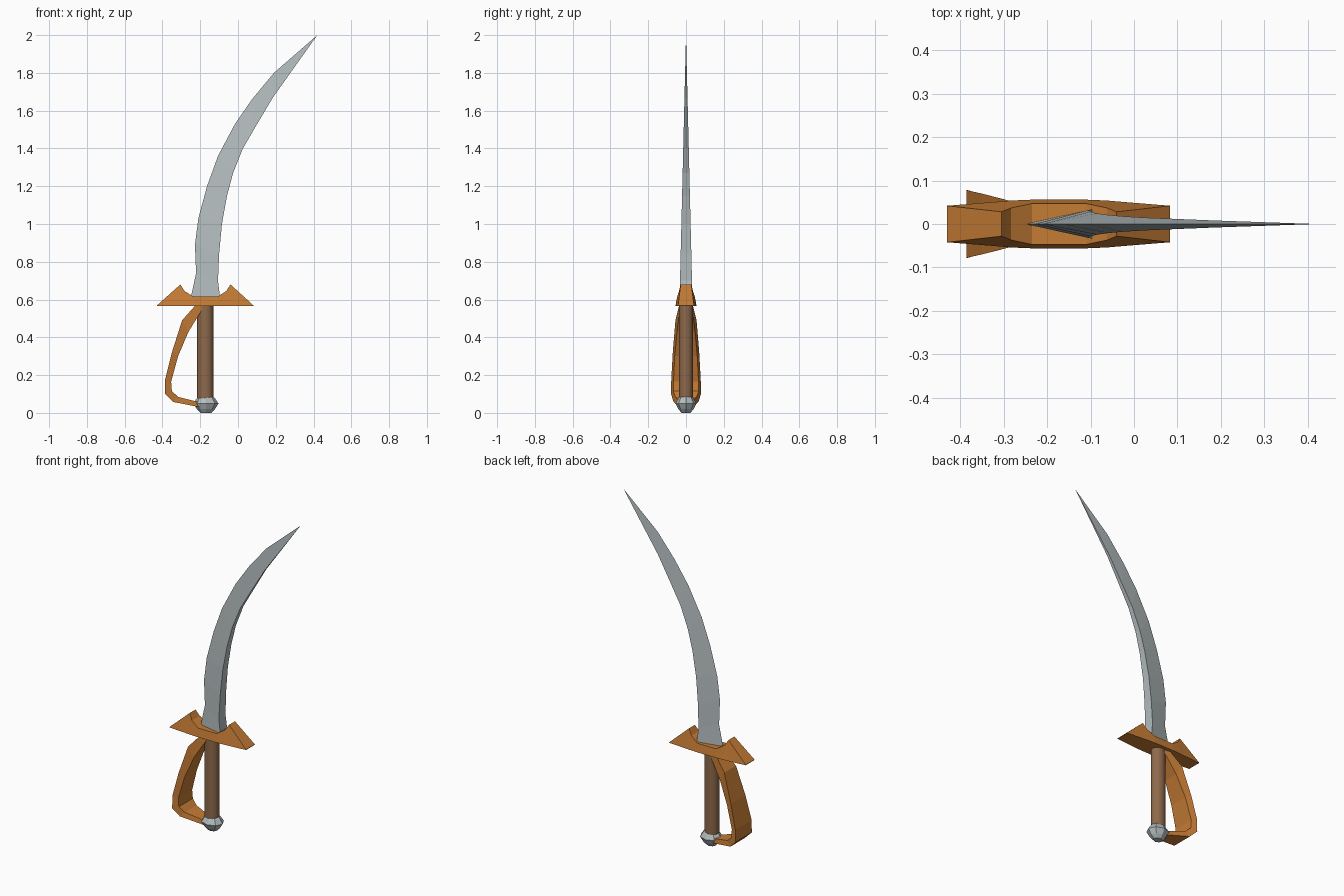
import bpy
import bmesh
import math

cube = bpy.data.objects.get("Cube")
if cube:
    bpy.data.objects.remove(cube, do_unlink=True)


def make_material(name, colour):
    mat = bpy.data.materials.new(name)
    mat.use_nodes = True
    mat.diffuse_color = (*colour, 1)
    mat.node_tree.nodes["Principled BSDF"].inputs["Base Color"].default_value = (*colour, 1)
    return mat


steel = make_material("steel", (0.46, 0.51, 0.52))
bronze = make_material("bronze", (0.56, 0.2, 0.035))
leather = make_material("leather", (0.27, 0.14, 0.07))


def loft(name, rings, mat):
    """Skin a list of equal-length closed rings and cap both ends."""
    bm = bmesh.new()
    loops = [[bm.verts.new(p) for p in ring] for ring in rings]
    for a, b in zip(loops, loops[1:]):
        for i in range(len(a)):
            j = (i + 1) % len(a)
            bm.faces.new((a[i], a[j], b[j], b[i]))
    bm.faces.new(loops[0])
    bm.faces.new(loops[-1])
    bmesh.ops.remove_doubles(bm, verts=bm.verts, dist=0.0005)
    bmesh.ops.recalc_face_normals(bm, faces=bm.faces)
    mesh = bpy.data.meshes.new(name)
    bm.to_mesh(mesh)
    bm.free()
    mesh.materials.append(mat)
    obj = bpy.data.objects.new(name, mesh)
    bpy.context.collection.objects.link(obj)
    return obj


def ellipse(x, z, rx, ry, sides):
    turns = [2 * math.pi * i / sides for i in range(sides)]
    return [(x + rx * math.cos(t), ry * math.sin(t), z) for t in turns]


# Blade: sharp outer edge, flat thick back, tapering to the tip
cutting_edge = [(-.25, .61), (-.222, .74), (-.228, .89), (-.21, 1.03), (-.164, 1.2),
                (-.106, 1.36), (-.016, 1.53), (.074, 1.66), (.19, 1.8), (.42, 2)]
back_edge = [(-.095, .61), (-.106, .7), (-.1, .84), (-.085, 1), (-.058, 1.15),
             (-.026, 1.27), (.026, 1.4), (.09, 1.51), (.185, 1.67), (.42, 2)]
sections = []
for (xe, ze), (xb, zb) in zip(cutting_edge, back_edge):
    half = 0.034 * (2 - zb) / 1.39
    sections.append([(xe, 0, ze), (xb, -half, zb), (xb, half, zb)])
loft("blade", sections, steel)

# Crossguard: stations of x, top height, top half width, bottom half width
BASE = 0.565
stations = [(-.43, .568, .042, .042), (-.305, .68, .028, .052), (-.283, .645, .037, .054),
            (-.235, .615, .047, .056), (-.11, .615, .047, .056), (-.062, .645, .037, .054),
            (-.04, .68, .028, .052), (.083, .568, .042, .042)]
loft("crossguard", [[(x, -b, BASE), (x, b, BASE), (x, t, z), (x, -t, z)]
                    for x, z, t, b in stations], bronze)

# Knuckle guard: band with a wide outer face and narrower inner face
outer = [(-.225, .57), (-.296, .49), (-.35, .32), (-.386, .175), (-.386, .1),
         (-.344, .058), (-.2, .03)]
inner = [(-.175, .57), (-.262, .43), (-.317, .3), (-.354, .165), (-.35, .115),
         (-.317, .085), (-.2, .055)]
widths = [.036, .056, .07, .078, .079, .066, .034]
loft("knuckle_guard", [[(xo, -w, zo), (xo, w, zo), (xi, w * .85, zi), (xi, -w * .85, zi)]
                       for (xo, zo), (xi, zi), w in zip(outer, inner, widths)], bronze)

# Grip
AXIS = -0.173
grip = loft("grip", [ellipse(AXIS, z, .043, .038, 12) for z in (.07, .57)], leather)
bpy.context.view_layer.objects.active = grip
grip.select_set(True)
bpy.ops.object.shade_smooth_by_angle(angle=math.radians(40))

# Pommel: faceted knob
profile = [(0, .028), (.02, .048), (.05, .067), (.075, .05), (.092, .036)]
loft("pommel", [ellipse(AXIS + .003, z, r, r * .84, 8) for z, r in profile], steel)
